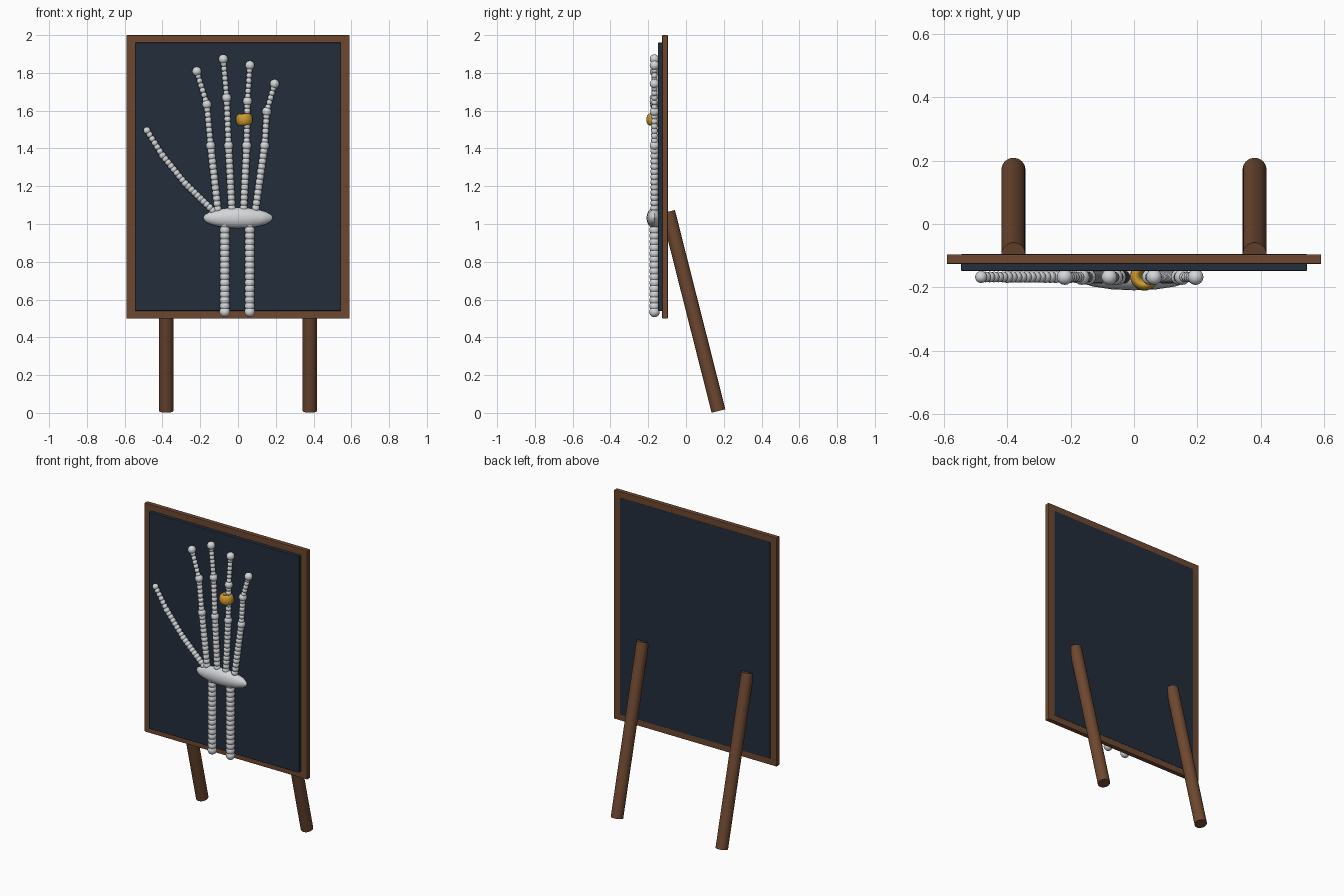
import bpy, bmesh, math
from mathutils import Matrix, Vector

cube = bpy.data.objects.get("Cube")
if cube:
    bpy.data.objects.remove(cube, do_unlink=True)


def material(name, rgb, rough=0.6):
    m = bpy.data.materials.new(name)
    m.use_nodes = True
    m.diffuse_color = (*rgb, 1)
    node = m.node_tree.nodes["Principled BSDF"]
    node.inputs["Base Color"].default_value = (*rgb, 1)
    node.inputs["Roughness"].default_value = rough
    return m


WOOD = material("brown wood", (0.155, 0.064, 0.03))
NAVY = material("dark navy", (0.016, 0.026, 0.044))
BONE = material("pale grey", (0.65, 0.67, 0.69))
GOLD = material("gold", (0.62, 0.33, 0.03), 0.3)
HAND_Y = -0.167


def finish(name, bm, mat, smooth=True):
    mesh = bpy.data.meshes.new(name)
    bm.to_mesh(mesh)
    bm.free()
    mesh.materials.append(mat)
    ob = bpy.data.objects.new(name, mesh)
    bpy.context.collection.objects.link(ob)
    if smooth:
        bpy.ops.object.select_all(action='DESELECT')
        ob.select_set(True)
        bpy.context.view_layer.objects.active = ob
        bpy.ops.object.shade_smooth_by_angle(angle=math.radians(40))
    return ob


def slab(name, half_x, y0, y1, z0, z1, mat):
    bm = bmesh.new()
    size = Matrix.Diagonal((2 * half_x, y1 - y0, z1 - z0, 1))
    place = Matrix.Translation((0, (y0 + y1) / 2, (z0 + z1) / 2))
    bmesh.ops.create_cube(bm, size=1, matrix=place @ size)
    ob = finish(name, bm, mat, False)
    bev = ob.modifiers.new("soft edges", 'BEVEL')
    bev.width = 0.003
    bev.segments = 2


def ball(bm, x, z, scale):
    m = Matrix.Translation((x, HAND_Y, z)) @ Matrix.Diagonal((*scale, 1))
    bmesh.ops.create_uvsphere(bm, u_segments=16, v_segments=10, radius=1, matrix=m)


def bead_chain(name, points, radii, joint, step=0.027):
    """String beads between the points, with a larger bead at each later point."""
    bm = bmesh.new()
    for (x0, z0), (x1, z1), r in zip(points, points[1:], radii):
        n = max(1, round(math.hypot(x1 - x0, z1 - z0) / step))
        for i in range(n):
            t = i / n
            ball(bm, x0 + (x1 - x0) * t, z0 + (z1 - z0) * t, (r, r, r))
    for x, z in points[1:]:
        ball(bm, x, z, (joint, joint, joint))
    finish(name, bm, BONE)


# Board: wooden backing and dark panel
slab("board_frame", 0.59, -0.126, -0.096, 0.5, 2.0, WOOD)
slab("board_panel", 0.545, -0.148, -0.094, 0.54, 1.96, NAVY)

# Two leaning rear legs
for side, x in (("right", -0.38), ("left", 0.38)):
    low, high = Vector((x, 0.172, 0.01)), Vector((x, -0.095, 1.065))
    axis = high - low
    bm = bmesh.new()
    bmesh.ops.create_cone(
        bm, cap_ends=True, segments=32, radius1=0.0375, radius2=0.0375,
        depth=axis.length, matrix=Matrix.Translation((low + high) / 2)
        @ axis.to_track_quat('Z', 'Y').to_matrix().to_4x4())
    finish("leg_" + side, bm, WOOD)

# Forearm bones
for name, x in (("forearm_outer", -0.07), ("forearm_inner", 0.062)):
    bead_chain(name, [(x, 1.03), (x, 0.535)], [0.027], 0.028, 0.03)

# Wrist
bm = bmesh.new()
ball(bm, 0, 1.032, (0.185, 0.042, 0.055))
finish("wrist", bm, BONE)

# Fingers, from base through the knuckles to the tip
fingers = {
    "index_finger": [(-0.107, 1.08), (-0.145, 1.415), (-0.165, 1.633), (-0.218, 1.808)],
    "middle_finger": [(-0.033, 1.085), (-0.05, 1.415), (-0.06, 1.668), (-0.078, 1.873)],
    "ring_finger": [(0.03, 1.085), (0.046, 1.415), (0.05, 1.65), (0.063, 1.84)],
    "little_finger": [(0.094, 1.085), (0.141, 1.415), (0.152, 1.595), (0.194, 1.742)],
}
for name, points in fingers.items():
    bead_chain(name, points, [0.021, 0.018, 0.016], 0.025)
bead_chain("thumb", [(-0.134, 1.072), (-0.28, 1.215), (-0.40, 1.363), (-0.482, 1.495)],
           [0.019, 0.018, 0.017], 0.019, 0.024)

# Gold band around the ring finger
bpy.ops.mesh.primitive_torus_add(
    major_radius=0.027, minor_radius=0.018, major_segments=32, minor_segments=14,
    location=(0.033, HAND_Y + 0.002, 1.553), rotation=(0, math.radians(-4), 0))
band = bpy.context.object
band.name = "finger_band"
band.scale.z = 1.75
band.data.materials.append(GOLD)
bpy.ops.object.shade_smooth_by_angle()
